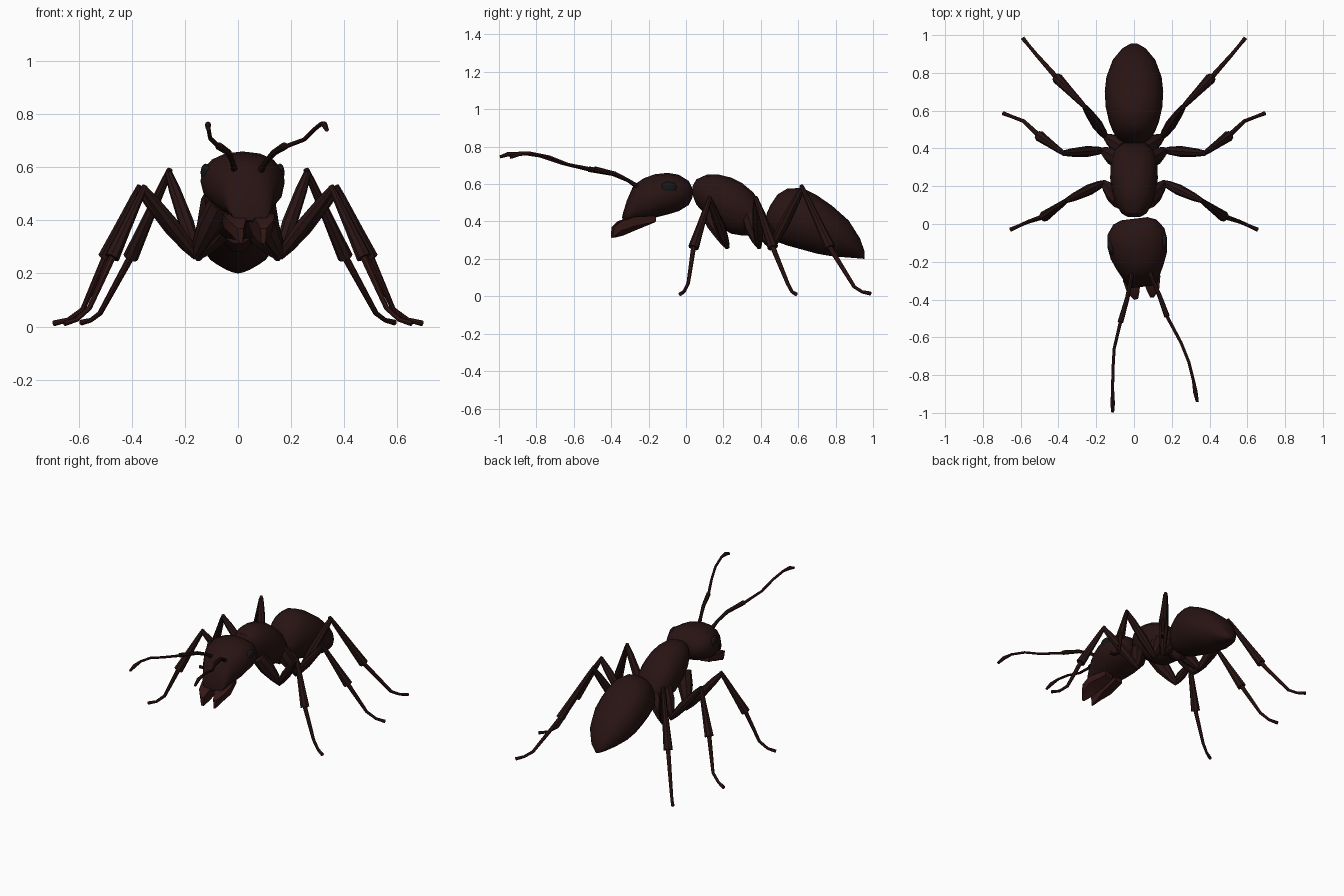
import bpy, bmesh
from math import sin, cos, pi, radians
from mathutils import Vector, Matrix

if "Cube" in bpy.data.objects:
    bpy.data.objects.remove(bpy.data.objects["Cube"])


def material(name, rgb):
    m = bpy.data.materials.new(name)
    m.diffuse_color = (*rgb, 1)
    m.use_nodes = True
    m.node_tree.nodes["Principled BSDF"].inputs["Base Color"].default_value = m.diffuse_color
    return m


BODY = material("dark brown", (0.021, 0.007, 0.0065))
RED = material("red brown", (0.034, 0.009, 0.008))
EYE = material("eye black", (0.008, 0.008, 0.009))


def skin(name, rings, mat, angle=35):
    """Join rings of points into a closed surface."""
    bm = bmesh.new()
    loops = [[bm.verts.new(p) for p in r] for r in rings]
    n = len(loops[0])
    for a, b in zip(loops, loops[1:]):
        for i in range(n):
            j = (i + 1) % n
            bm.faces.new((a[i], a[j], b[j], b[i]))
    bm.faces.new(loops[0])
    bm.faces.new(loops[-1])
    bmesh.ops.recalc_face_normals(bm, faces=bm.faces)
    me = bpy.data.meshes.new(name)
    bm.to_mesh(me)
    bm.free()
    me.shade_smooth()
    me.set_sharp_from_angle(angle=radians(angle))
    me.materials.append(mat)
    ob = bpy.data.objects.new(name, me)
    bpy.context.collection.objects.link(ob)
    return ob


def body(name, sections, n=16, power=0.95):
    """Loft along y from (y, top z, bottom z, half width)."""
    rings = []
    for y, top, bot, w in sections:
        ring = []
        for i in range(n):
            a = 2 * pi * i / n
            c, s = cos(a), sin(a)
            c = abs(c) ** power * (1 if c > 0 else -1)
            s = abs(s) ** power * (1 if s > 0 else -1)
            ring.append(Vector((w * c, y, (top + bot) / 2 + (top - bot) / 2 * s)))
        rings.append(ring)
    return skin(name, rings, BODY)


def limb(name, path, mat=BODY, n=8, side=1):
    """Tapered tube through (x, y, z, radius)."""
    pts = [Vector((side * p[0], p[1], p[2])) for p in path]
    rings = []
    for k, p in enumerate(pts):
        t = pts[min(k + 1, len(pts) - 1)] - pts[max(k - 1, 0)]
        q = t.to_track_quat('Z', 'Y')
        r = path[k][3]
        rings.append([p + q @ Vector((r * cos(2 * pi * i / n), r * sin(2 * pi * i / n), 0))
                      for i in range(n)])
    return skin(name, rings, mat)


def mix(a, b, t, r):
    return tuple(a[i] + (b[i] - a[i]) * t for i in range(3)) + (r,)


# Thorax, waist and abdomen
body("thorax", [(.036, .59, .54, .03), (.055, .625, .49, .065), (.11, .65, .43, .1),
                (.17, .652, .38, .116), (.24, .635, .335, .126), (.3, .605, .325, .125),
                (.36, .555, .325, .115), (.4, .495, .33, .095), (.435, .42, .34, .05)])
body("waist", [(.38, .40, .31, .05), (.42, .43, .28, .06), (.45, .42, .28, .06),
               (.49, .40, .31, .045)], 10)
body("abdomen", [(.43, .44, .35, .05), (.45, .485, .315, .085), (.49, .545, .29, .112),
                 (.54, .575, .272, .132), (.62, .58, .25, .15), (.70, .54, .228, .155),
                 (.78, .485, .214, .146), (.87, .405, .207, .112), (.93, .31, .202, .062),
                 (.955, .24, .2, .018)])

# Head with eyes and jaws, turned slightly to one side
turn = Matrix.Translation((.005, 0, 0)) @ Matrix.Rotation(radians(7), 4, 'Z')
head_parts = [body("head", [(.028, .585, .52, .07), (.01, .62, .485, .115), (-.04, .65, .455, .152),
                            (-.1, .66, .437, .16), (-.17, .652, .42, .15), (-.23, .63, .407, .125),
                            (-.28, .595, .397, .1), (-.315, .515, .393, .085),
                            (-.335, .445, .40, .07)], 16, 0.92)]
for side, label in ((1, "right"), (-1, "left")):
    bpy.ops.mesh.primitive_uv_sphere_add(segments=16, ring_count=8, radius=1)
    eye = bpy.context.object
    eye.name = label + "_eye"
    eye.data.shade_smooth()
    eye.data.materials.append(EYE)
    eye.data.transform(Matrix.Translation((side * .141, -.11, .58))
                       @ Matrix.Rotation(side * radians(-8), 4, 'Z')
                       @ Matrix.Diagonal((.017, .043, .034, 1)))
    head_parts.append(eye)
    jaw = [[(.012, -.17, .42), (.075, -.17, .43), (.075, -.17, .40), (.012, -.17, .395)],
           [(.008, -.3, .42), (.1, -.29, .425), (.098, -.29, .375), (.012, -.28, .35)],
           [(.02, -.36, .40), (.085, -.36, .40), (.078, -.36, .35), (.025, -.34, .325)],
           [(.032, -.395, .37), (.055, -.395, .37), (.05, -.398, .315), (.035, -.395, .312)]]
    head_parts.append(skin(label + "_jaw", [[(side * x, y, z) for x, y, z in r] for r in jaw], RED))
for ob in head_parts:
    ob.data.transform(turn)

# Antennae
limb("right_antenna_base", [(.08, -.25, .58, .014), (.105, -.31, .62, .01), (.135, -.38, .655, .012),
                            (.175, -.49, .68, .015)])
limb("right_antenna_tip", [(.175, -.49, .677, .009), (.25, -.63, .705, .008), (.29, -.73, .745, .008),
                           (.315, -.83, .765, .008), (.325, -.89, .762, .012),
                           (.335, -.94, .742, .008)], RED)
limb("left_antenna_base", [(-.01, -.25, .58, .014), (-.02, -.31, .62, .01), (-.035, -.39, .655, .012),
                           (-.072, -.52, .68, .015)])
limb("left_antenna_tip", [(-.072, -.52, .677, .009), (-.105, -.66, .71, .008),
                          (-.112, -.78, .75, .008), (-.113, -.88, .765, .008),
                          (-.113, -.95, .76, .012), (-.113, -.995, .745, .008)], RED)

# Legs: hip, base joint, knee, ankle, heel, toe
legs = {
    "front": [(.07, .12, .46), (.16, .218, .27), (.355, .125, .52), (.475, .04, .26),
              (.56, .012, .07), (.655, -.03, .012)],
    "middle": [(.08, .34, .43), (.165, .39, .27), (.375, .375, .52), (.5, .465, .26),
               (.585, .545, .065), (.695, .587, .012)],
    "hind": [(.05, .40, .39), (.15, .462, .265), (.262, .622, .58), (.405, .77, .26),
             (.52, .9, .05), (.59, .985, .015)],
}
for name, (hip, base, knee, ankle, heel, toe) in legs.items():
    for side, label in ((1, "right"), (-1, "left")):
        tag = f"{label}_{name}_leg_"
        limb(tag + "hip", [(*hip, .045), mix(hip, base, .4, .047), mix(hip, base, .8, .03),
                           (*base, .017)], side=side)
        limb(tag + "thigh", [mix(base, knee, -.04, .012), mix(base, knee, .12, .022),
                             mix(base, knee, .4, .029), mix(base, knee, .8, .022),
                             mix(base, knee, 1, .014)], side=side)
        limb(tag + "shin", [mix(knee, ankle, -.04, .011), mix(knee, ankle, .12, .015),
                            mix(knee, ankle, .6, .022), (*ankle, .029)], side=side)
        limb(tag + "foot", [mix(ankle, heel, -.05, .014), mix(ankle, heel, .5, .012),
                            (*heel, .01), mix(heel, toe, .5, .009)[:2]
                            + (heel[2] * .25 + toe[2] * .75, .009), (*toe, .011)], RED, side=side)
